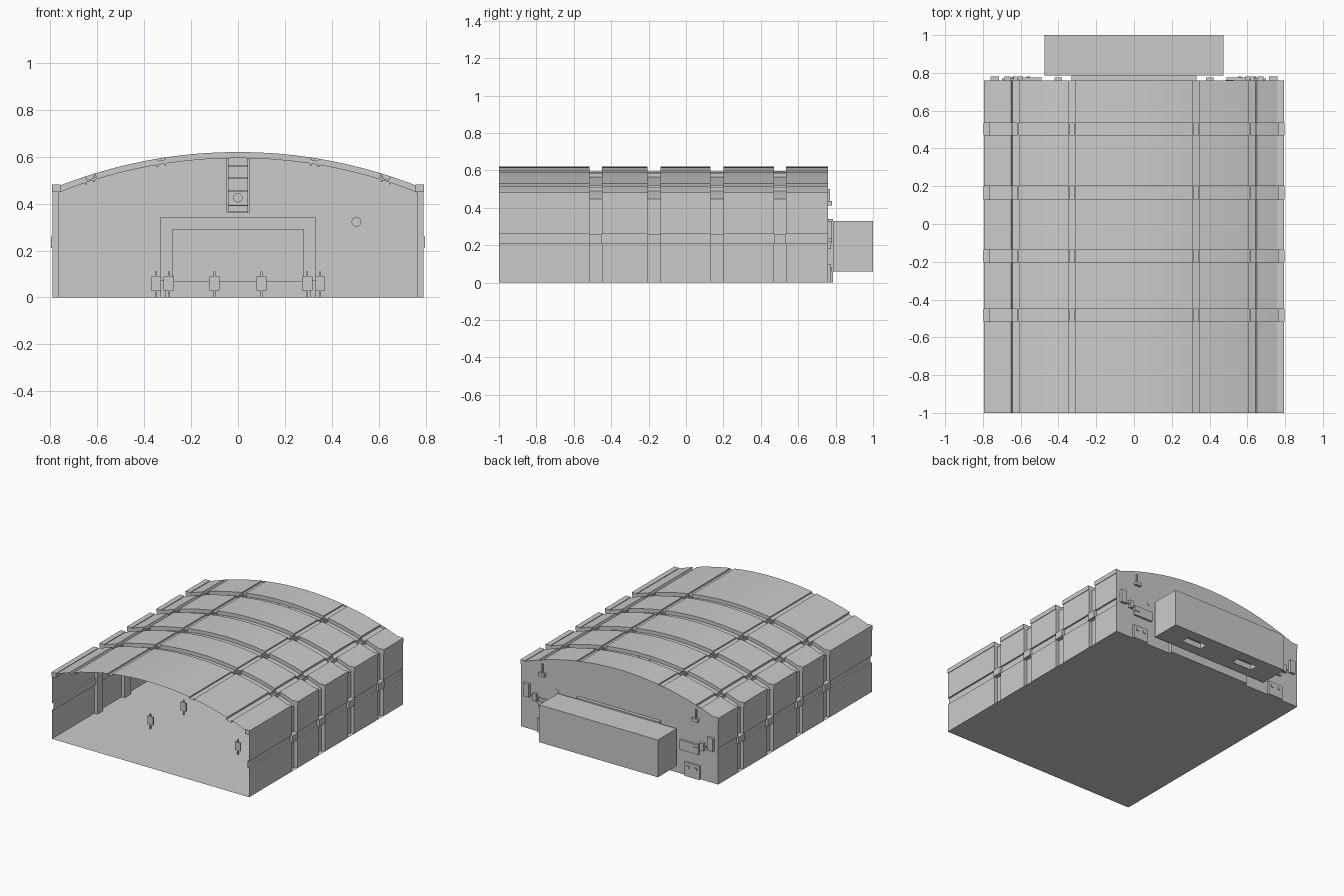
import bpy, bmesh, math

if "Cube" in bpy.data.objects:
    bpy.data.objects.remove(bpy.data.objects["Cube"])

W, EAVE, TOP = 0.79, 0.465, 0.62
Y0, Y1 = -1.0, 0.76
RIBS = [(-0.515, -0.45), (-0.205, -0.135), (0.13, 0.2), (0.47, 0.535)]
SAG = TOP - EAVE
R = (W * W + SAG * SAG) / (2 * SAG)
RIB_DEPTH = 0.026


def arch(x):
    return TOP - R + math.sqrt(R * R - x * x)


def mesh_object(name, verts, faces):
    me = bpy.data.meshes.new(name)
    me.from_pydata(verts, [], faces)
    bm = bmesh.new()
    bm.from_mesh(me)
    bmesh.ops.recalc_face_normals(bm, faces=bm.faces)
    bm.to_mesh(me)
    bm.free()
    ob = bpy.data.objects.new(name, me)
    bpy.context.collection.objects.link(ob)
    return ob


def box(name, x, y, z):
    v = [(a, b, c) for a in x for b in y for c in z]
    f = [(0, 1, 3, 2), (4, 6, 7, 5), (0, 4, 5, 1), (2, 3, 7, 6), (0, 2, 6, 4), (1, 5, 7, 3)]
    return mesh_object(name, v, f)


def pair(name, x, y, z):
    box(name + "_right", x, y, z)
    box(name + "_left", (-x[1], -x[0]), y, z)


def cylinder(name, loc, r, depth):
    bpy.ops.mesh.primitive_cylinder_add(vertices=16, radius=r, depth=depth, location=loc,
                                        rotation=(math.pi / 2, 0, 0))
    bpy.context.object.name = name


# Half section: (x, z, inward normal x, inward normal z, panel depth)
half = [(W, 0, -1, 0, 0)]
for z, d in ((0.21, 0), (0.21, 0.012), (0.26, 0.012), (0.26, 0)):
    half.append((W, z, -1, 0, d))
half.append((W, EAVE, -1, -0.7, 0))
stops = [(x, 0) for x in (0.72, 0.56, 0.48, 0.4, 0.24, 0.16, 0.08, 0)]
for a, b, d in ((0.65, 0.61, 0.018), (0.345, 0.31, 0.01)):
    stops += [(a + 1e-4, 0), (a, d), (b, d), (b - 1e-4, 0)]
for x, d in sorted(stops, reverse=True):
    half.append((x, arch(x), -x / R, -math.sqrt(1 - (x / R) ** 2), d))
section = half + [(-x, z, -nx, nz, d) for x, z, nx, nz, d in reversed(half[:-1])]

# Vaulted skin with grooved panels and recessed rib channels
stations = [(Y0, False)]
for a, b in RIBS:
    stations += [(a, False), (a, True), (b, True), (b, False)]
stations.append((Y1, False))
verts, faces, n = [], [], len(section)
for y, rib in stations:
    for x, z, nx, nz, d in section:
        k = RIB_DEPTH if rib else d
        verts.append((x + nx * k, y, z + nz * k))
for s in range(len(stations) - 1):
    for i in range(n - 1):
        a = s * n + i
        faces.append((a, a + 1, a + n + 1, a + n))
mesh_object("vaulted_shell", verts, faces)

# Floor and end wall with doorway recess
mesh_object("floor", [(-W, Y0, 0), (W, Y0, 0), (W, Y1, 0), (-W, Y1, 0)], [(0, 1, 2, 3)])
wall = [(x, Y1, z) for x, z, *_ in section if True]
wall += [(-0.33, Y1, 0), (-0.33, Y1, 0.34), (0.33, Y1, 0.34), (0.33, Y1, 0)]
mesh_object("end_wall", wall, [tuple(range(len(wall)))])
yr = 0.785
mesh_object("doorway_recess",
            [(x, y, z) for y in (Y1, yr) for x, z in ((-0.33, 0), (-0.33, 0.34), (0.33, 0.34), (0.33, 0))],
            [(0, 1, 5, 4), (1, 2, 6, 5), (2, 3, 7, 6), (3, 0, 4, 7), (4, 5, 6, 7)])
box("door_sill", (-0.31, 0.31), (0.765, yr), (0, 0.07))
pair("door_post", (0.28, 0.33), (0.775, yr), (0.07, 0.34))
box("door_lintel", (-0.28, 0.28), (0.775, yr), (0.29, 0.34))

# Rear annex with two underside slots
annex = box("rear_annex", (-0.475, 0.475), (yr, 1.0), (0.06, 0.33))
for i, s in enumerate((-1, 1)):
    cut = box("slot_cutter_%d" % i, sorted((s * 0.14, s * 0.30)), (0.86, 0.92), (0, 0.1))
    cut.hide_render = True
    cut.hide_viewport = True
    m = annex.modifiers.new("slot", "BOOLEAN")
    m.object, m.operation, m.solver = cut, "DIFFERENCE", "EXACT"

# Eave strips on each panel, and beams bridging each rib channel
edges = [Y0] + [v for r in RIBS for v in r] + [Y1]
for i in range(0, len(edges), 2):
    pair("eave_strip_%d" % i, (0.757, 0.794), (edges[i], edges[i + 1]), (0.45, 0.482))
for i, r in enumerate(RIBS):
    for x in (0.613, 0.647, 0.312, 0.343):
        pair("roof_bridge_%d" % i, (x - 0.004, x + 0.004), r, (arch(x) - 0.035, arch(x) - 0.008))
    pair("wall_bridge_%d" % i, (0.765, 0.797), r, (0.21, 0.26))

# Fittings on the end wall
out = (Y1, 0.78)
pair("vent_box", (0.49, 0.64), (Y1, 0.775), (0.18, 0.25))
pair("slim_panel", (0.38, 0.42), (Y1, 0.775), (0.2, 0.3))
pair("corner_box", (0.715, 0.76), out, (0.235, 0.33))
pair("lamp", (0.59, 0.638), out, (0.413, 0.437))
pair("lamp_post", (0.61, 0.62), (Y1, 0.77), (0.437, 0.5))
pair("valve_body", (0.655, 0.685), out, (0.22, 0.275))
pair("valve_bar", (0.64, 0.7), (Y1, 0.77), (0.243, 0.255))
pair("bracket", (0.6, 0.645), out, (0.21, 0.23))
pair("socket_block", (0.53, 0.65), (Y1, 0.775), (0, 0.1))
pair("socket_outer", (0.61, 0.63), (0.775, 0.78), (0.06, 0.08))
pair("socket_inner", (0.55, 0.57), (0.775, 0.78), (0.06, 0.08))
cylinder("round_port", (0.505, 0.757, 0.322), 0.021, 0.012)

# Hanging ladder frame with round lamp
pair("ladder_rail", (0.04, 0.048), (0.47, 0.53), (0.362, 0.596))
for z in (0.365, 0.392, 0.452, 0.51, 0.56):
    box("ladder_rung", (-0.04, 0.04), (0.496, 0.504), (z - 0.003, z + 0.003))
cylinder("hanging_lamp", (0, 0.5, 0.425), 0.02, 0.02)

# Small floor stands
for x, y in ((0.35, -0.5), (0.295, -0.2), (0.1, 0.1)):
    pair("stand_head", (x - 0.022, x + 0.022), (y - 0.005, y + 0.005), (0.03, 0.09))
    pair("stand_stem", (x - 0.004, x + 0.004), (y - 0.004, y + 0.004), (0, 0.11))
